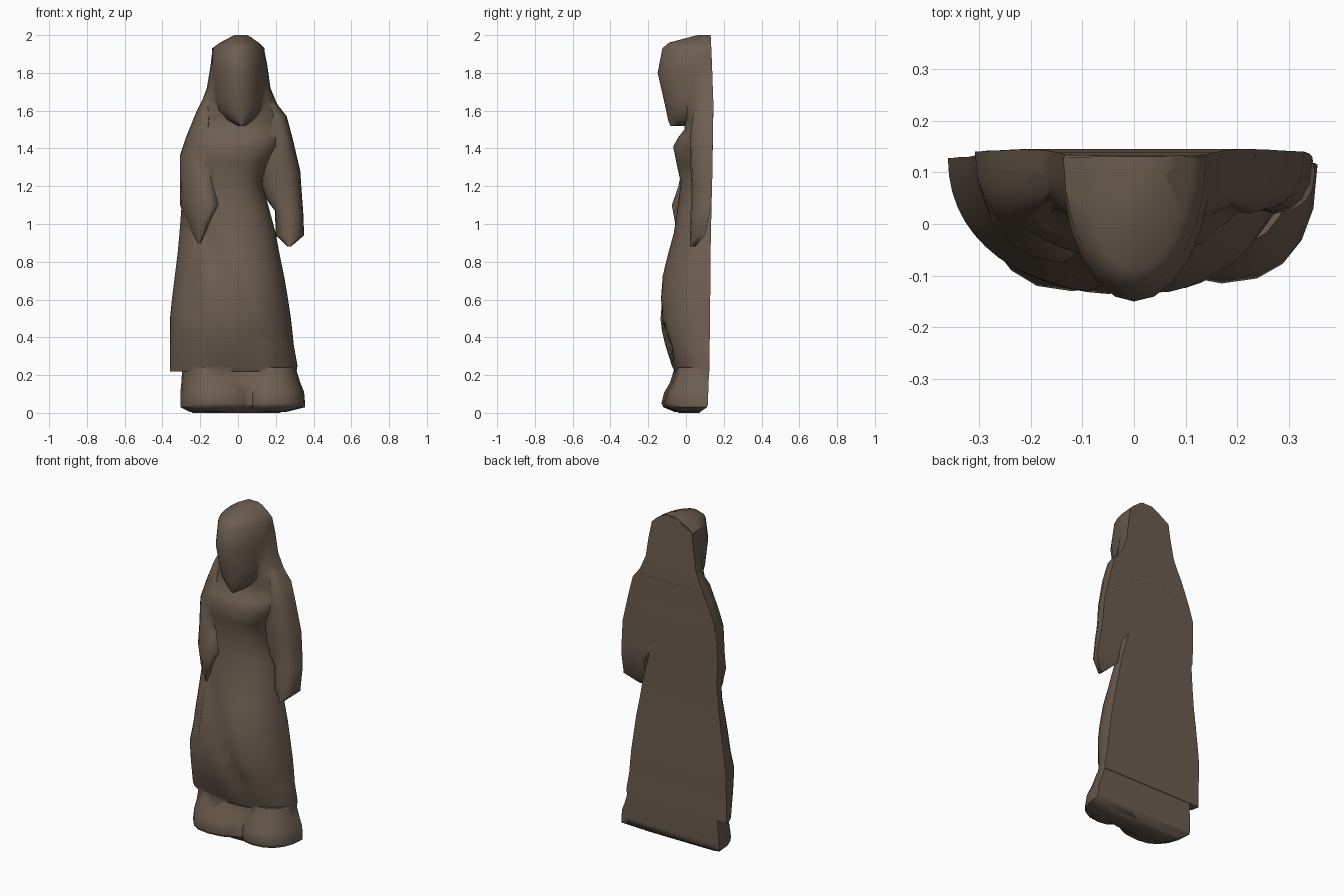
import bpy, bmesh, math

robe = bpy.data.materials.new("weathered brown")
robe.diffuse_color = (0.150, 0.110, 0.080, 1)


def loft(name, rings, n=12, p=1.0, crease=None):
    """Flat-backed half-round loft; ring = (z, x_left, x_right, x_front, y_front, y_back)."""
    bm = bmesh.new()
    loops = []
    for z, xl, xr, xf, yf, yb in rings:
        loop = []
        for i in range(n + 1):
            a = math.pi * i / n
            c, s = math.cos(a), max(math.sin(a), 0)
            if i in (0, n):
                s = 0
            side = xl if c > 0 else xr
            x = xf + (side - xf) * abs(c) ** p
            y = yb + (yf - yb) * s ** p
            if crease and 0 < i < n:
                y = min(y + crease(x, z), yb - 0.002)
            loop.append(bm.verts.new((x, y, z)))
        loops.append(loop)
    m = n + 1
    for a, b in zip(loops, loops[1:]):
        for i in range(m):
            j = (i + 1) % m
            bm.faces.new((a[i], a[j], b[j], b[i]))
    bm.faces.new(loops[0])
    bm.faces.new(loops[-1])
    bmesh.ops.recalc_face_normals(bm, faces=bm.faces)
    me = bpy.data.meshes.new(name)
    bm.to_mesh(me)
    bm.free()
    me.materials.append(robe)
    ob = bpy.data.objects.new(name, me)
    bpy.context.collection.objects.link(ob)
    return ob


# Diagonal drapery valley from left hip to right shin, and a recessed left hip
def drape(x, z):
    if z > 1.0 or z < 0.3:
        return 0
    xc = -0.19 + (0.95 - z) * 0.48
    hip = 0.02 if x < -0.2 and z > 0.5 else 0
    return hip + 0.03 * math.exp(-((x - xc) / 0.04) ** 2)


# Robe: hem to shoulders
body = loft("robed_figure", [
    (0.22, -0.36, 0.31, -0.02, -0.06, 0.125),
    (0.25, -0.36, 0.315, -0.02, -0.075, 0.125),
    (0.36, -0.36, 0.295, -0.01, -0.11, 0.125),
    (0.43, -0.36, 0.288, -0.01, -0.128, 0.127),
    (0.50, -0.36, 0.28, 0.0, -0.138, 0.128),
    (0.60, -0.35, 0.265, 0.0, -0.138, 0.128),
    (0.72, -0.335, 0.245, 0.0, -0.125, 0.13),
    (0.84, -0.32, 0.22, -0.02, -0.095, 0.13),
    (0.95, -0.31, 0.20, -0.03, -0.065, 0.132),
    (1.08, -0.30, 0.165, -0.03, -0.045, 0.135),
    (1.22, -0.30, 0.125, -0.02, -0.028, 0.138),
    (1.32, -0.30, 0.17, -0.01, -0.05, 0.14),
    (1.41, -0.285, 0.23, 0.0, -0.068, 0.142),
    (1.46, -0.27, 0.25, 0.0, -0.04, 0.142),
    (1.50, -0.255, 0.25, 0.01, -0.008, 0.143),
    (1.60, -0.215, 0.235, 0.01, 0.0, 0.145)], n=28, p=0.92, crease=drape)

# Veil hanging from the hood onto the shoulders
veil = loft("veil", [
    (1.49, -0.25, 0.25, 0.01, 0.005, 0.143),
    (1.57, -0.227, 0.25, 0.01, -0.005, 0.144),
    (1.64, -0.195, 0.205, 0.01, -0.015, 0.145),
    (1.72, -0.165, 0.172, 0.01, -0.03, 0.142),
    (1.84, -0.145, 0.155, 0.0, -0.04, 0.138),
    (1.93, -0.135, 0.137, 0.0, -0.02, 0.134),
    (1.99, -0.03, 0.07, 0.02, 0.07, 0.132)], p=0.9)

# Bowed hooded head
head = loft("hooded_head", [
    (1.52, 0.0, 0.04, 0.02, -0.083, 0.02),
    (1.55, -0.06, 0.085, 0.015, -0.095, 0.06),
    (1.60, -0.115, 0.135, 0.01, -0.105, 0.10),
    (1.66, -0.138, 0.145, 0.01, -0.118, 0.12),
    (1.80, -0.142, 0.15, 0.0, -0.15, 0.13),
    (1.93, -0.137, 0.14, 0.0, -0.125, 0.13),
    (1.96, -0.095, 0.11, 0.0, -0.09, 0.13),
    (2.00, -0.02, 0.05, 0.01, 0.06, 0.131)])

# Hanging arm, tapering to the hand
right_arm = loft("hanging_sleeve", [
    (0.88, 0.262, 0.28, 0.27, 0.02, 0.05),
    (0.94, 0.20, 0.35, 0.27, 0.022, 0.10),
    (1.07, 0.195, 0.345, 0.26, 0.025, 0.13),
    (1.13, 0.15, 0.34, 0.25, 0.03, 0.136),
    (1.20, 0.125, 0.335, 0.24, 0.03, 0.138),
    (1.28, 0.12, 0.33, 0.23, 0.025, 0.14),
    (1.45, 0.12, 0.29, 0.22, 0.02, 0.142),
    (1.57, 0.13, 0.258, 0.20, 0.035, 0.144),
    (1.64, 0.14, 0.203, 0.17, 0.055, 0.144),
    (1.70, 0.14, 0.17, 0.15, 0.08, 0.142)], n=8, p=0.85)

# Bent arm, folded across the waist
left_arm = loft("folded_sleeve", [
    (0.90, -0.22, -0.19, -0.20, -0.025, 0.06),
    (0.99, -0.27, -0.14, -0.18, -0.055, 0.12),
    (1.10, -0.306, -0.08, -0.14, -0.075, 0.135),
    (1.20, -0.308, -0.09, -0.17, -0.04, 0.138),
    (1.36, -0.308, -0.10, -0.20, -0.01, 0.14),
    (1.46, -0.275, -0.11, -0.19, 0.005, 0.142),
    (1.60, -0.218, -0.12, -0.17, 0.03, 0.144),
    (1.68, -0.178, -0.13, -0.15, 0.07, 0.143)], n=10, p=0.95)


# Two feet under the hem, and the core joining them at the back
def foot(name, xl, xr, mid, toe):
    return loft(name, [
        (0.005, xl + 0.05, xr - 0.10, mid, toe + 0.07, 0.075),
        (0.03, xl, xr, mid, toe + 0.01, 0.112),
        (0.05, xl, xr, mid, toe, 0.115),
        (0.11, xl, xr - 0.005, mid, toe + 0.015, 0.118),
        (0.16, xl + 0.005, xr - 0.025, mid, toe + 0.045, 0.12),
        (0.24, xl + 0.01, xr - 0.05, mid, toe + 0.07, 0.122)], n=10, p=0.85)


feet = [foot("left_foot", -0.305, 0.12, -0.12, -0.13),
        foot("right_foot", 0.03, 0.355, 0.17, -0.115)]
core = loft("foot_core", [
    (0.0, -0.24, 0.22, 0.0, -0.04, 0.07),
    (0.04, -0.28, 0.32, 0.04, -0.075, 0.115),
    (0.24, -0.28, 0.29, 0.0, -0.04, 0.122)], n=10, p=0.75)

# Fuse every part into one carved block, so no hidden inner surfaces remain
parts = [veil, head, right_arm, left_arm, core] + feet
for part in parts:
    mod = body.modifiers.new("fuse " + part.name, 'BOOLEAN')
    mod.operation = 'UNION'
    mod.solver = 'EXACT'
    mod.object = part
bpy.ops.object.select_all(action='DESELECT')
body.select_set(True)
bpy.context.view_layer.objects.active = body
for mod in list(body.modifiers):
    bpy.ops.object.modifier_apply(modifier=mod.name)
for part in parts:
    bpy.data.objects.remove(part)
bpy.ops.object.shade_smooth_by_angle(angle=math.radians(50))
